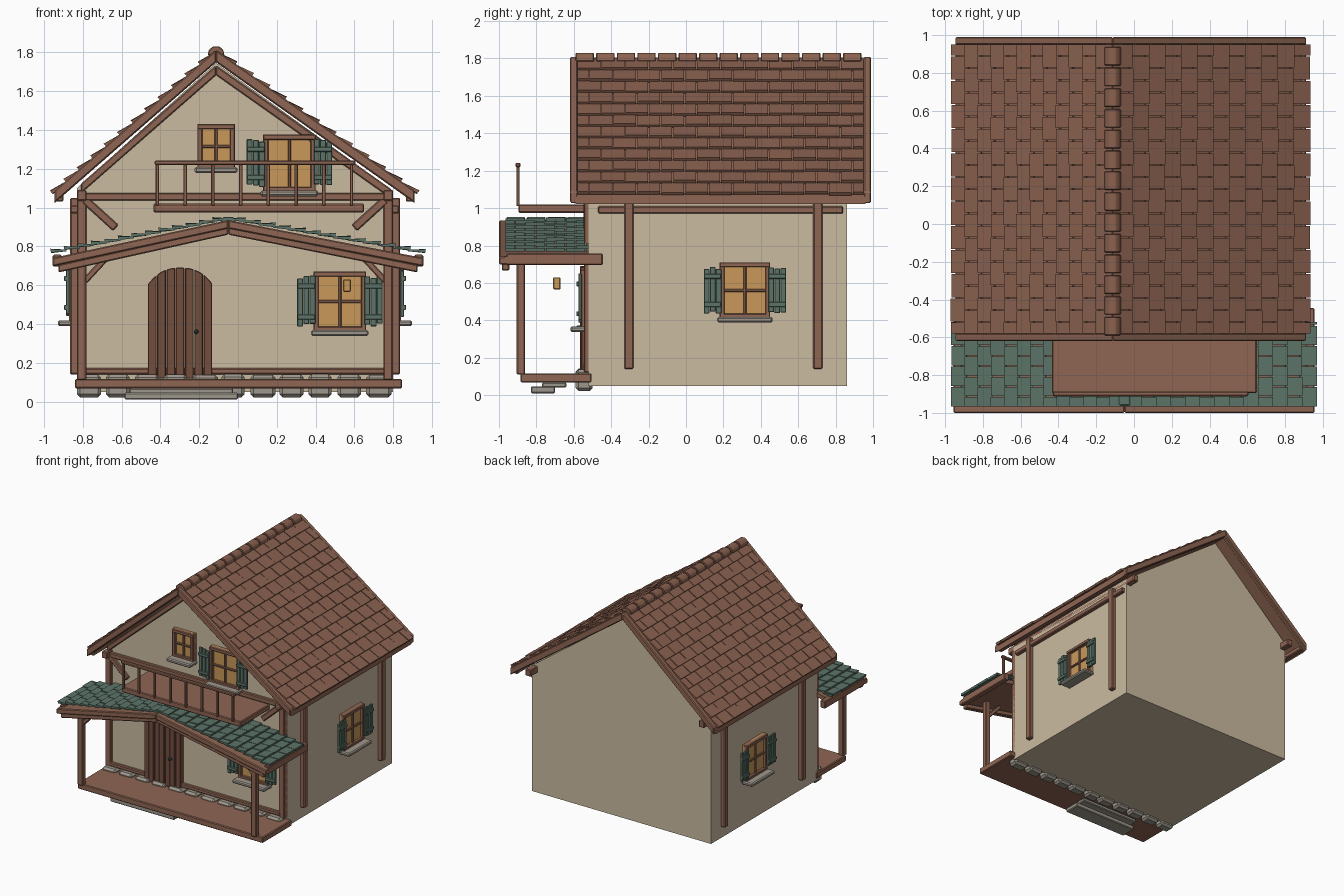
import bpy, bmesh, math, random
from mathutils import Vector

random.seed(4)
if "Cube" in bpy.data.objects:
    bpy.data.objects.remove(bpy.data.objects["Cube"])


def material(name, r, g, b):
    col = [(c / 255 / 12.92 if c < 11 else ((c / 255 + 0.055) / 1.055) ** 2.4) for c in (r, g, b)] + [1]
    m = bpy.data.materials.new(name)
    m.use_nodes = True
    m.diffuse_color = col
    m.node_tree.nodes["Principled BSDF"].inputs["Base Color"].default_value = col
    return m


PLASTER = material("plaster", 203, 187, 161)
WOOD = material("timber brown", 143, 102, 83)
TILE = material("roof tile brown", 139, 98, 80)
DOOR = material("door brown", 116, 78, 63)
GREEN = material("shutter green", 92, 116, 104)
DARK = material("handle green", 50, 84, 74)
AMBER = material("amber glass", 200, 152, 90)
STONE = material("stone grey", 158, 151, 140)


def add_prism(bm, pts, y0, y1):
    """Extrude a polygon in the xz plane from y0 to y1."""
    a = [bm.verts.new((x, y0, z)) for x, z in pts]
    b = [bm.verts.new((x, y1, z)) for x, z in pts]
    bm.faces.new(a)
    bm.faces.new(b[::-1])
    n = len(pts)
    for i in range(n):
        j = (i + 1) % n
        bm.faces.new((a[j], a[i], b[i], b[j]))


def finish(name, bm, mat, bevel=0.0):
    bmesh.ops.recalc_face_normals(bm, faces=bm.faces)
    me = bpy.data.meshes.new(name)
    bm.to_mesh(me)
    bm.free()
    me.materials.append(mat)
    ob = bpy.data.objects.new(name, me)
    bpy.context.scene.collection.objects.link(ob)
    if bevel:
        mod = ob.modifiers.new("soft_edges", "BEVEL")
        mod.width = bevel
        mod.segments = 1
    return ob


def prism(name, pts, y0, y1, mat, bevel=0.0):
    bm = bmesh.new()
    add_prism(bm, pts, y0, y1)
    return finish(name, bm, mat, bevel)


def box(name, x0, x1, y0, y1, z0, z1, mat=WOOD, bevel=0.006):
    return prism(name, [(x0, z0), (x1, z0), (x1, z1), (x0, z1)], y0, y1, mat, bevel)


def slope(name, a, e, drop, depth, y0, y1, mat=WOOD, bevel=0.006):
    """Sloping board whose top lies drop below the line a-e."""
    pts = [(a[0], a[1] - drop), (e[0], e[1] - drop),
           (e[0], e[1] - drop - depth), (a[0], a[1] - drop - depth)]
    return prism(name, pts, y0, y1, mat, bevel)


def brace(name, p, q, width, y0, y1):
    a, b = Vector(p), Vector(q)
    d = (b - a).normalized()
    n = Vector((-d.y, d.x)) * width / 2
    prism(name, [tuple(v) for v in (a + n, b + n, b - n, a - n)], y0, y1, WOOD, 0.006)


def tiles(name, a, e, rows, y0, y1, length, mat):
    """Staggered overlapping tiles laid from ridge a down to eave e."""
    bm = bmesh.new()
    a, e = Vector(a), Vector(e)
    up = Vector((-(e - a).y, (e - a).x)).normalized()
    if up.y < 0:
        up = -up
    for r in range(rows):
        top, low = a.lerp(e, r / rows), a.lerp(e, (r + 1.12) / rows)
        y = y0 - (length / 2 if r % 2 else 0)
        while y < y1 - 0.01:
            s, t = max(y, y0), min(y + length - 0.006, y1)
            lift = random.uniform(0.018, 0.026)
            if t - s > 0.01:
                add_prism(bm, [tuple(top - up * 0.004), tuple(top + up * 0.005),
                               tuple(low + up * lift), tuple(low + up * (lift - 0.018))], s, t)
            y += length
    finish(name, bm, mat)


XL, XR, YF, YB = -0.83, 0.80, -0.52, 0.86
RIDGE, EAVE_L, EAVE_R = (-0.113, 1.80), (-0.945, 1.075), (0.91, 1.075)

# Plaster house body with off-centre gable
prism("house_walls", [(XL, 0.05), (XR, 0.05), (XR, 1.085), (-0.113, 1.745), (XL, 1.10)], YF, YB, PLASTER)

# Main roof
for side, eave in (("right", EAVE_L), ("left", EAVE_R)):
    s = 1 if side == "left" else -1
    slope("roof_slab_" + side, RIDGE, eave, 0.012, 0.04, -0.59, 0.96, bevel=0)
    tiles("roof_tiles_" + side, RIDGE, eave, 12, -0.58, 0.95, 0.128, TILE)
    for y in (-0.62, 0.95):
        slope("barge_board_" + side, RIDGE, eave, -0.012, 0.062, y, y + 0.04)
    slope("gable_timber_" + side, RIDGE, (-0.81, 1.19) if s < 0 else (0.79, 1.163),
          0.068, 0.05, YF - 0.03, YF + 0.01)
    box("eave_beam_" + side, eave[0] - 0.045 * (s > 0), eave[0] + 0.045 * (s < 0), -0.59, 0.96, 1.03, 1.08)
cap = 1.54 / 14
for i in range(14):
    y = -0.59 + i * cap
    prism("ridge_cap", [(-0.157, 1.785), (-0.15, 1.812), (-0.13, 1.83), (-0.096, 1.83), (-0.076, 1.812),
                        (-0.069, 1.785)], y, y + cap - 0.012, TILE, 0.004)

# Timber frame
for side, x, wall, s in (("right", XL, XL, -1), ("left", XR - 0.05, XR, 1)):
    box("corner_post_" + side, x, x + 0.05, -0.545, -0.495, 0.12, 1.04)
    box("purlin_" + side, x, x + 0.05, -0.59, 0.95, 1.035, 1.09)
    box("porch_post_" + side, x, x + 0.048, -0.905, -0.86, 0.11, 0.77)
    lo, hi = sorted((wall - s * 0.01, wall + s * 0.035))
    for y in (-0.33, 0.68):
        box("side_post_" + side, lo, hi, y, y + 0.05, 0.14, 1.05)
    box("side_rail_" + side, lo, hi - 0.005, -0.47, 0.84, 0.97, 1.01)
    inner = wall - s * 0.04
    brace("wall_brace_" + side, (inner, 1.04), (inner - s * 0.16, 0.895), 0.042, -0.548, YF)
    brace("porch_brace_" + side, (inner, 0.62), (inner - s * 0.12, 0.75), 0.032, -0.9, -0.868)
box("gable_cross_beam", -0.81, 0.78, -0.55, YF, 1.035, 1.075)
box("wall_sill_beam", -0.79, 0.765, -0.55, YF, 0.14, 0.172)

# Base stones, porch floor and steps
w = 1.64 / 11
for i in range(11):
    x = -0.83 + i * w
    j = random.uniform(0, 0.02)
    box("base_stone", x, x + w - 0.012 - j, -0.59, -0.5, 0.022, 0.135 + j / 3, STONE, 0.016)
box("porch_floor", -0.84, 0.845, -0.885, -0.505, 0.068, 0.117)
box("lower_step", -0.585, 0.0, -0.83, -0.70, 0.01, 0.046, STONE)
box("upper_step", -0.56, -0.025, -0.77, -0.64, 0.04, 0.068, STONE)

# Porch roof
P_RIDGE, P_L, P_R = (-0.05, 0.935), (-0.955, 0.74), (0.955, 0.74)
for side, eave, s in (("right", P_L, -1), ("left", P_R, 1)):
    slope("porch_slab_" + side, P_RIDGE, eave, 0.0, 0.035, -0.97, YF, bevel=0)
    tiles("porch_tiles_" + side, (P_RIDGE[0], 0.94), (eave[0], 0.765), 13, -0.965, YF, 0.108, GREEN)
    slope("porch_barge_" + side, P_RIDGE, eave, 0.0, 0.043, -1.0, -0.96)
    slope("porch_rafter_" + side, P_RIDGE, (eave[0] * 0.97, eave[1]), 0.035, 0.04, -0.985, -0.945)
    lo, hi = sorted((eave[0], eave[0] - s * 0.045))
    box("porch_eave_beam_" + side, lo, hi, -0.96, -0.445, 0.695, 0.757)
for i in range(4):
    y = -0.96 + i * 0.11
    prism("porch_ridge_cap", [(-0.09, 0.925), (-0.075, 0.952), (-0.025, 0.952), (-0.01, 0.925)],
          y, y + 0.1, GREEN, 0.004)

# Balcony
box("balcony_floor", -0.435, 0.65, -0.895, -0.505, 0.975, 1.02)
box("balcony_rail", -0.43, 0.605, -0.912, -0.885, 1.218, 1.242)
for i in range(8):
    x = -0.415 + i * 1.0 / 7
    box("baluster", x - 0.009, x + 0.009, -0.907, -0.889, 1.01, 1.225, WOOD, 0.003)


# Windows, built in wall coordinates: u along the wall, d outwards
def wall_box(name, face, u0, u1, z0, z1, d0, d1, mat=WOOD, bevel=0.004):
    if face == "front":
        box(name, u0, u1, YF - d1, YF - d0, z0, z1, mat, bevel)
    elif face == "left":
        box(name, XR + d0, XR + d1, u0, u1, z0, z1, mat, bevel)
    else:
        box(name, XL - d1, XL - d0, u0, u1, z0, z1, mat, bevel)


def window(face, u, z0, z1, half, shutters=True):
    f, mid = 0.026, (z0 + z1) / 2
    wall_box("window_pane", face, u - half, u + half, z0, z1, -0.01, 0.018, AMBER, 0)
    for s in (-1, 1):
        a, b = sorted((u + s * half, u + s * (half - f)))
        wall_box("window_jamb", face, a, b, z0, z1, 0, 0.04)
    wall_box("window_head", face, u - half, u + half, z1 - f, z1, 0, 0.045)
    wall_box("window_foot", face, u - half, u + half, z0, z0 + f, 0, 0.04)
    wall_box("window_mullion", face, u - 0.008, u + 0.008, z0, z1, 0, 0.032)
    wall_box("window_bar", face, u - half, u + half, mid - 0.008, mid + 0.008, 0, 0.03)
    wall_box("window_sill", face, u - half - 0.013, u + half + 0.013, z0 - 0.022, z0 + 0.008, 0, 0.098, STONE, 0.008)
    if not shutters:
        return
    for s in (-1, 1):
        c = u + s * (half + 0.038)
        for k in (-1, 0, 1):
            j = random.uniform(-0.008, 0.008)
            wall_box("shutter_plank", face, c + k * 0.032 - 0.015, c + k * 0.032 + 0.015,
                     z0 + 0.034 + j, z1 - 0.028 + j, 0.038, 0.056, GREEN, 0.003)
        for z in (z0 + 0.075, z1 - 0.075):
            wall_box("shutter_batten", face, c - 0.046, c + 0.046, z - 0.013, z + 0.013, 0.05, 0.066, GREEN, 0.003)


window("front", 0.525, 0.36, 0.67, 0.135)
window("front", 0.265, 1.08, 1.375, 0.135)
window("front", -0.113, 1.2, 1.43, 0.097, False)
window("left", 0.315, 0.41, 0.71, 0.135)
window("right", 0.315, 0.41, 0.71, 0.135)

# Arched plank door
CX, HALF = -0.297, 0.167


def arch(x):
    return 0.69 - 0.085 * abs((x - CX) / HALF) ** 2.6


step = 2 * HALF / 7
for i in range(7):
    x0, x1 = CX - HALF + i * step, CX - HALF + (i + 1) * step - 0.003
    xm = (x0 + x1) / 2
    prism("door_plank", [(x0, 0.118), (x1, 0.118), (x1, arch(x1)), (xm, arch(xm)), (x0, arch(x0))],
          YF - 0.04 - 0.006 * (i % 2), YF + 0.01, DOOR, 0.004)
box("door_handle", -0.228, -0.204, -0.59, -0.555, 0.348, 0.372, DARK, 0.008)

# Hanging lantern
box("porch_lantern", 0.542, 0.582, -0.71, -0.67, 0.565, 0.63, AMBER, 0.005)
